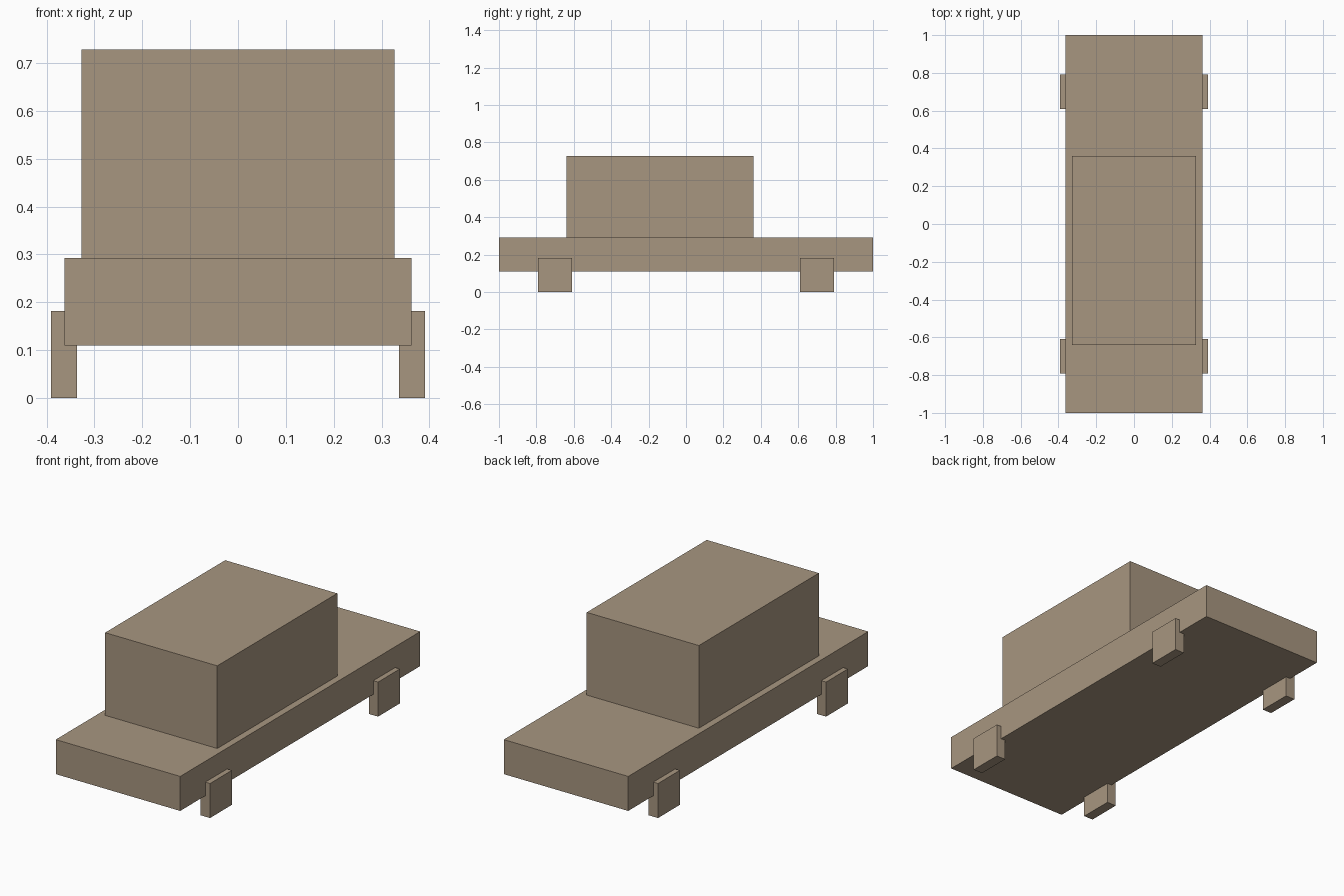
import bpy

if "Cube" in bpy.data.objects:
    bpy.data.objects.remove(bpy.data.objects["Cube"])

# One flat tan colour for the whole model
tan = bpy.data.materials.new("tan")
tan.diffuse_color = (0.39, 0.305, 0.216, 1.0)
tan.use_nodes = True
tan.node_tree.nodes["Principled BSDF"].inputs["Base Color"].default_value = tan.diffuse_color


def box(name, low, high):
    """Flat-faced box between two opposite corners."""
    bpy.ops.mesh.primitive_cube_add(size=1)
    obj = bpy.context.object
    obj.name = name
    size = [h - l for l, h in zip(low, high)]
    centre = [(h + l) / 2 for l, h in zip(low, high)]
    for v in obj.data.vertices:
        v.co = [c * s for c, s in zip(v.co, size)]
    obj.location = centre
    obj.data.materials.append(tan)
    return obj


# Long flat chassis and the cabin standing on it
box("chassis", (-0.363, -1.0, 0.11), (0.363, 1.0, 0.292))
box("cabin", (-0.327, -0.64, 0.292), (0.327, 0.36, 0.728))

# Four square wheels, partly sunk into the chassis sides
for side, x in (("left", -0.3635), ("right", 0.3635)):
    for end, y in (("front", -0.70), ("rear", 0.70)):
        box(f"{end}_{side}_wheel",
            (x - 0.027, y - 0.091, 0.0), (x + 0.027, y + 0.091, 0.182))
